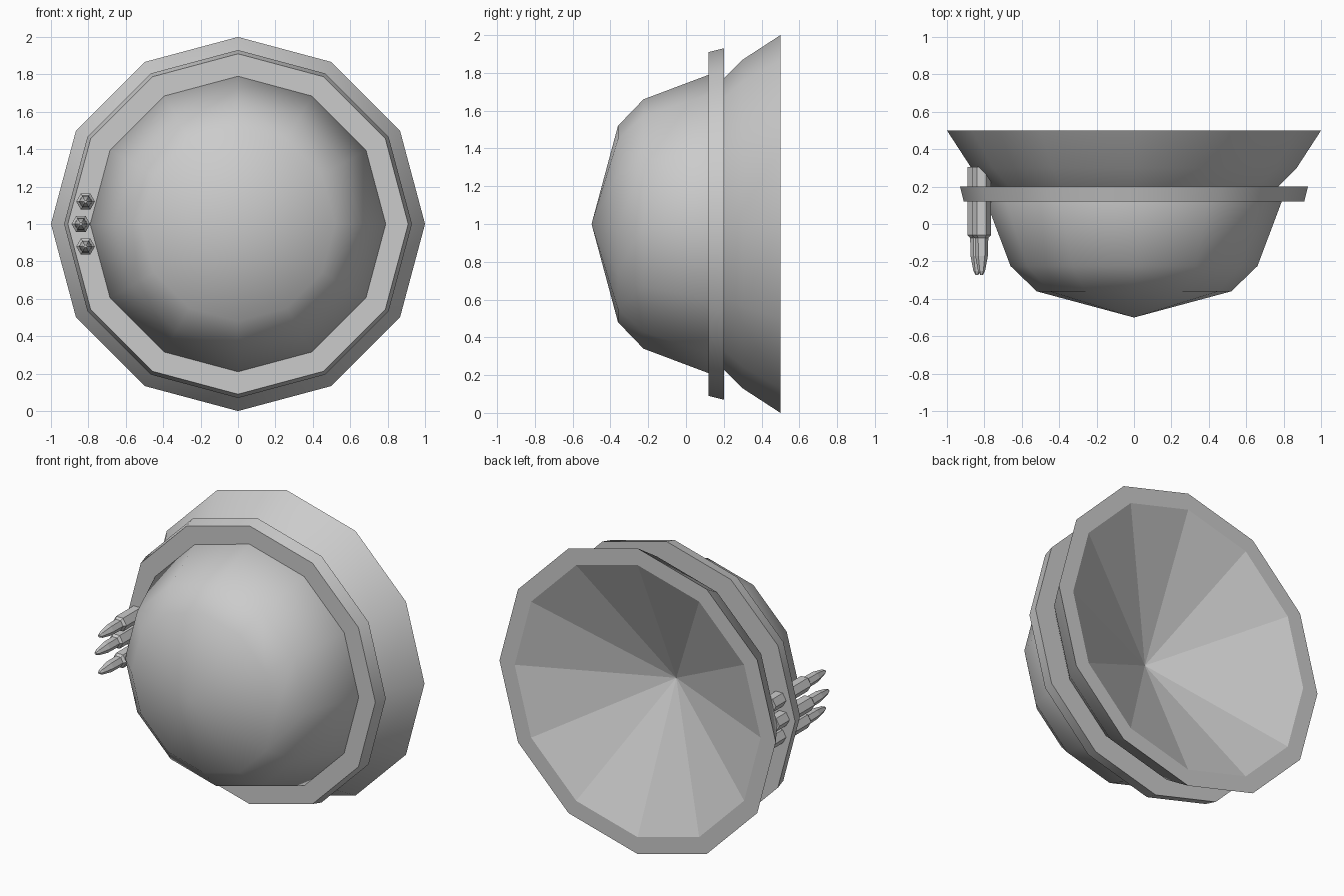
import bpy, bmesh
from math import sin, cos, pi, radians

if "Cube" in bpy.data.objects:
    bpy.data.objects.remove(bpy.data.objects["Cube"])


def lathe(name, profile, sides, cx, cz, closed=False, smooth=True, flat_from=None):
    """Spin (radius, y) points round a y-parallel axis; segments from flat_from stay faceted."""
    bm = bmesh.new()
    rings = []
    for r, y in profile:
        if r == 0:
            rings.append([bm.verts.new((cx, y, cz))] * sides)
        else:
            rings.append([bm.verts.new((cx + r * cos(2 * pi * i / sides), y,
                                        cz + r * sin(2 * pi * i / sides)))
                          for i in range(sides)])
    count = len(rings) if closed else len(rings) - 1
    for s in range(count):
        a, b = rings[s], rings[(s + 1) % len(rings)]
        for i in range(sides):
            j = (i + 1) % sides
            corners = list(dict.fromkeys([a[i], a[j], b[j], b[i]]))
            face = bm.faces.new(corners)
            face.smooth = smooth and (flat_from is None or s < flat_from)
    bmesh.ops.recalc_face_normals(bm, faces=bm.faces)
    for e in bm.edges:
        if e.calc_face_angle(0) > radians(42):
            e.smooth = False
    mesh = bpy.data.meshes.new(name)
    bm.to_mesh(mesh)
    bm.free()
    obj = bpy.data.objects.new(name, mesh)
    bpy.context.collection.objects.link(obj)
    return obj


# Domed body flaring to a wide rim, with a shallow faceted cone in the back
lathe("domed_body",
      [(0, -0.5), (0.52, -0.36), (0.66, -0.225), (0.79, 0.12), (0.77, 0.2),
       (0.87, 0.3), (1.0, 0.5), (0.89, 0.5), (0, 0.1)],
      12, 0, 1, flat_from=6)

# Band around the body
lathe("band", [(0.75, 0.12), (0.91, 0.12), (0.93, 0.2), (0.75, 0.2)],
      12, 0, 1, closed=True)

# Three hexagonal cartridges tucked through the band on the left
for n, (x, z) in enumerate([(-0.815, 1.12), (-0.84, 1.0), (-0.815, 0.88)]):
    lathe(f"cartridge_{n + 1}",
          [(0, 0.305), (0.05, 0.305), (0.05, -0.06), (0.036, -0.075),
           (0.034, -0.17), (0.019, -0.25), (0.008, -0.272), (0, -0.272)],
          6, x, z, smooth=False)
